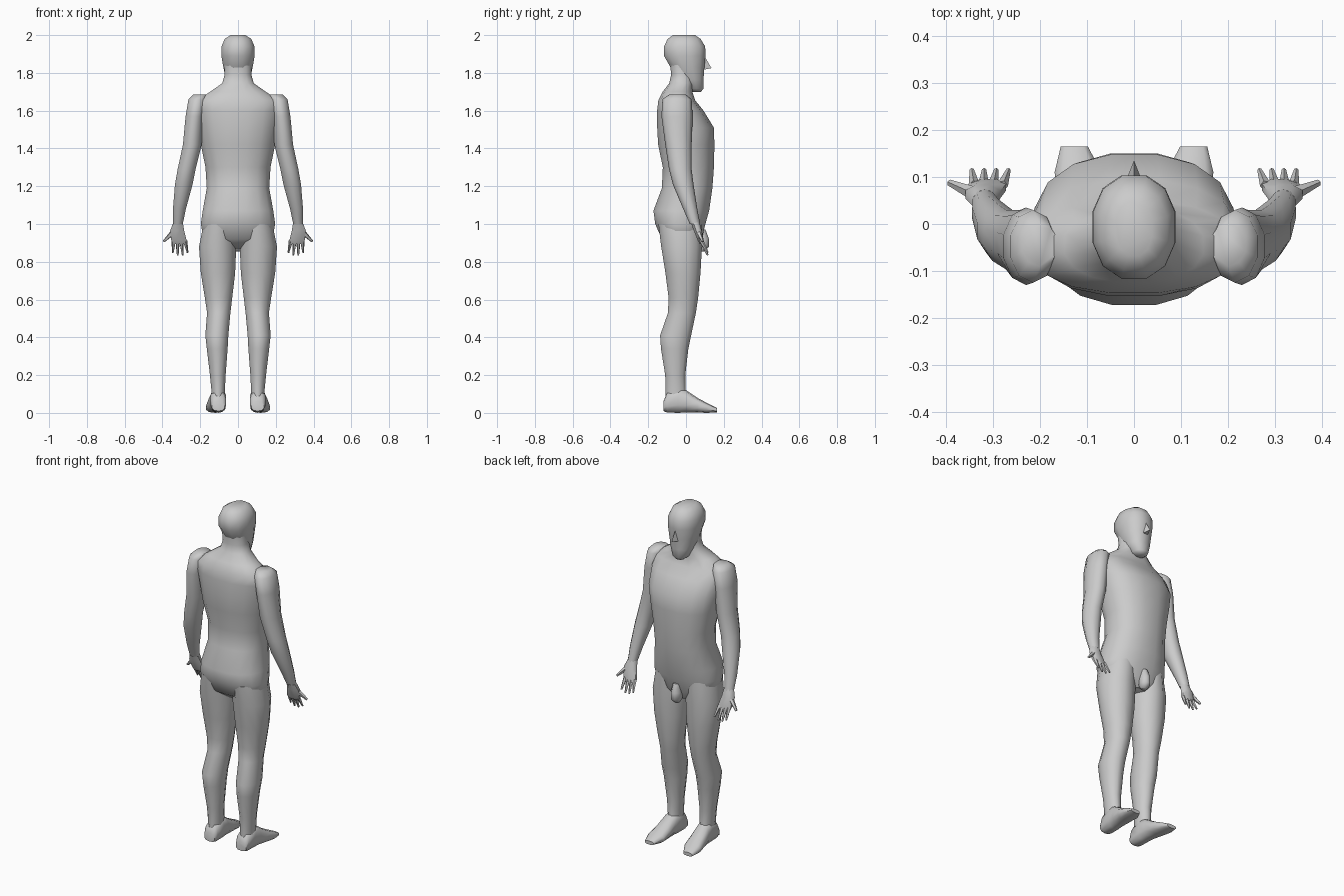
import bpy, bmesh, math
from mathutils import Vector


def loft(name, rings, n=12, power=2.0, axis='Z', mirror=False):
    """Skin through ellipses. Ring = (x, half width, low, high, station).
    axis Z: low/high are y limits at height station; axis Y: z limits at depth station."""
    bm = bmesh.new()
    loops = []
    for x, rx, lo, hi, s in rings:
        mid, rv = (lo + hi) / 2, (hi - lo) / 2
        loop = []
        for i in range(n):
            a = 2 * math.pi * (i + 0.5) / n
            c, d = math.cos(a), math.sin(a)
            u = x + rx * math.copysign(abs(c) ** (2 / power), c)
            v = mid + rv * math.copysign(abs(d) ** (2 / power), d)
            loop.append(bm.verts.new((u, v, s) if axis == 'Z' else (u, s, v)))
        loops.append(loop)
    for a, b in zip(loops, loops[1:]):
        for i in range(n):
            j = (i + 1) % n
            bm.faces.new((a[i], a[j], b[j], b[i]))
    bm.faces.new(loops[0])
    bm.faces.new(loops[-1])
    return finish(name, bm, mirror)


def finish(name, bm, mirror=False):
    bmesh.ops.recalc_face_normals(bm, faces=bm.faces)
    me = bpy.data.meshes.new(name)
    bm.to_mesh(me)
    bm.free()
    ob = bpy.data.objects.new(name, me)
    bpy.context.collection.objects.link(ob)
    if mirror:
        ob.modifiers.new("mirror", 'MIRROR')
    bpy.ops.object.select_all(action='DESELECT')
    ob.select_set(True)
    bpy.context.view_layer.objects.active = ob
    bpy.ops.object.shade_smooth_by_angle(angle=math.radians(55))
    return ob


def digit(bm, a, b, r):
    """Tapered five-sided finger from a to b."""
    a, b = Vector(a), Vector(b)
    d = b - a
    rot = d.to_track_quat('Z', 'Y').to_matrix().to_4x4()
    rot.translation = (a + b) / 2
    bmesh.ops.create_cone(bm, cap_ends=True, segments=5, radius1=r, radius2=r * 0.4,
                          depth=d.length, matrix=rot)


# torso and neck
loft("torso", [
    (0, .07, -.06, .06, .87), (0, .185, -.13, .085, .92), (0, .20, -.165, .105, 1.0),
    (0, .19, -.175, .125, 1.07), (0, .168, -.13, .142, 1.19), (0, .175, -.125, .15, 1.3),
    (0, .20, -.15, .153, 1.42), (0, .215, -.155, .15, 1.51), (0, .225, -.155, .095, 1.6),
    (0, .22, -.148, .05, 1.655), (0, .15, -.125, .035, 1.70), (0, .085, -.09, .04, 1.745),
    (0, .072, -.08, .04, 1.79), (0, .072, -.085, .02, 1.86)], n=16, power=2.3)

# head
loft("head", [
    (0, .025, .03, .08, 1.70), (0, .045, -.01, .093, 1.715), (0, .066, -.05, .095, 1.765),
    (0, .08, -.085, .10, 1.83), (0, .091, -.12, .107, 1.89), (0, .09, -.12, .105, 1.94),
    (0, .073, -.10, .08, 1.98), (0, .04, -.07, .05, 2.0)], n=12, power=2.2)

# nose
bm = bmesh.new()
v = [bm.verts.new(p) for p in ((0, .10, 1.885), (.02, .085, 1.815), (-.02, .085, 1.815), (0, .135, 1.825))]
for f in ((0, 1, 3), (0, 3, 2), (1, 2, 3), (0, 2, 1)):
    bm.faces.new([v[i] for i in f])
finish("nose", bm)

# arms
loft("arm", [
    (.20, .04, -.09, 0, 1.685), (.215, .05, -.125, .03, 1.66), (.23, .05, -.13, .035, 1.57),
    (.242, .052, -.11, .03, 1.42), (.272, .05, -.09, .03, 1.29), (.287, .049, -.07, .04, 1.21),
    (.31, .036, -.015, .06, 1.08), (.318, .027, .02, .075, 1.0)], n=10, mirror=True)

# hands: palm with four fingers and a thumb
loft("palm", [(.317, .027, .022, .073, 1.01), (.322, .04, .04, .085, .965),
              (.313, .044, .06, .095, .915), (.31, .040, .072, .097, .895)], n=8, mirror=True)
bm = bmesh.new()
for i in range(4):
    t = i / 3
    digit(bm, (.28 + .06 * t, .082, .91), (.267 + .078 * t, .115, .848 - .016 * math.sin(math.pi * t)), .012)
digit(bm, (.33, .06, .97), (.393, .088, .908), .017)
finish("fingers", bm, True)

# legs
loft("leg", [
    (.10, .085, -.15, .09, 1.0), (.108, .102, -.135, .088, .88), (.106, .094, -.112, .08, .74),
    (.103, .075, -.095, .067, .61), (.102, .064, -.098, .055, .53), (.112, .063, -.14, .03, .41),
    (.11, .057, -.135, .015, .34), (.107, .043, -.112, -.002, .2), (.105, .037, -.11, 0, .12),
    (.105, .036, -.11, .01, .06)], n=12, mirror=True)

# feet
loft("foot", [
    (.104, .035, .01, .06, -.12), (.104, .042, .002, .11, -.10), (.105, .043, 0, .135, -.04),
    (.108, .045, .003, .12, .0), (.114, .05, .002, .08, .06), (.119, .052, 0, .053, .11),
    (.127, .03, .003, .025, .165)], n=10, power=2.5, axis='Y', mirror=True)

# groin form
loft("groin", [(0, .015, .07, .10, .855), (0, .03, .05, .125, .88), (0, .03, .05, .125, .92),
               (0, .02, .06, .105, .97)], n=8)
